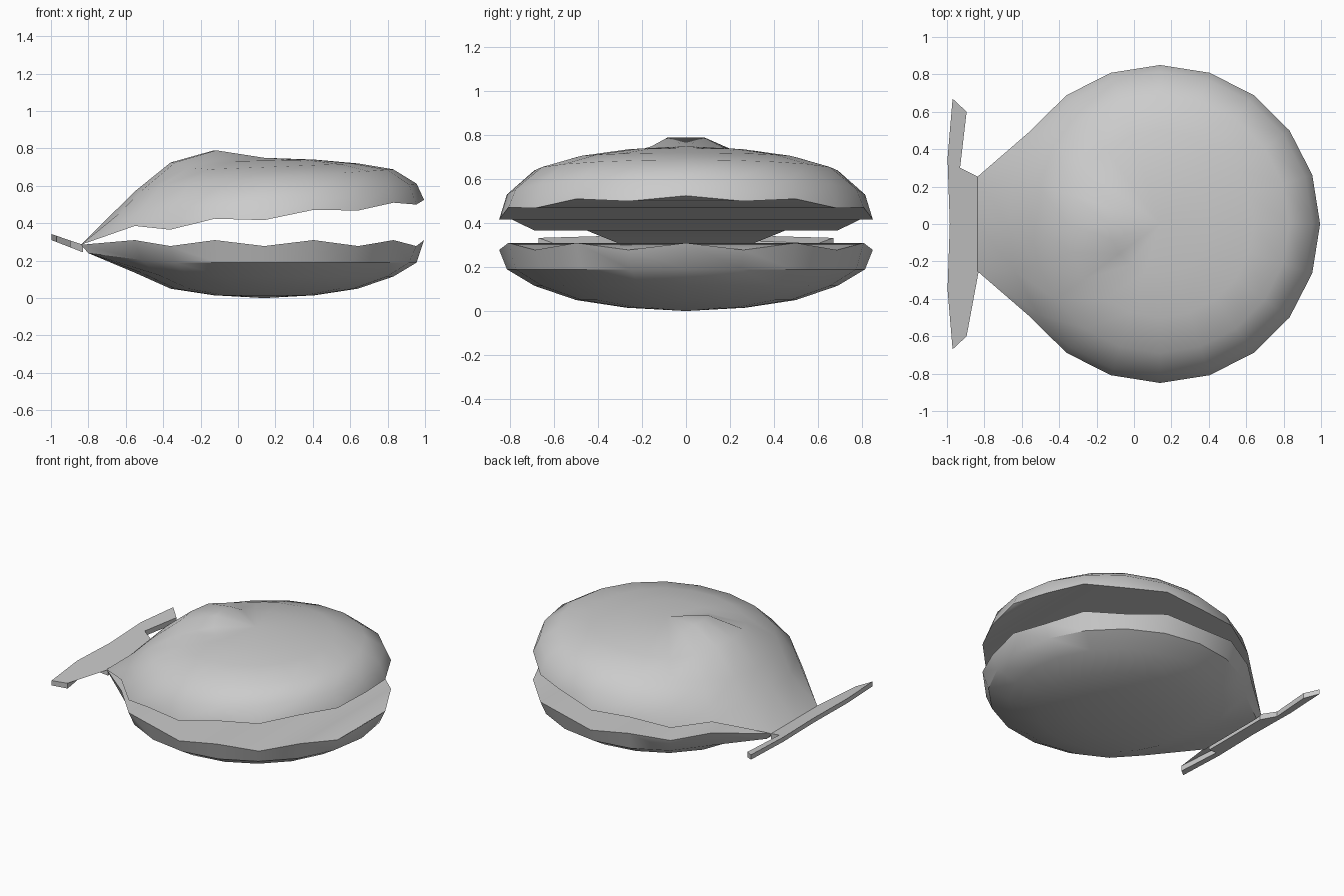
import bpy, bmesh
from math import cos, sin, radians

if "Cube" in bpy.data.objects:
    bpy.data.objects.remove(bpy.data.objects["Cube"])

N, CX, R = 20, 0.14, 0.855
BACK = (9, 10, 11)          # spokes that meet the hinge


def finish(name, bm, angle):
    bmesh.ops.recalc_face_normals(bm, faces=bm.faces)
    me = bpy.data.meshes.new(name)
    bm.to_mesh(me)
    bm.free()
    ob = bpy.data.objects.new(name, me)
    bpy.context.collection.objects.link(ob)
    bpy.ops.object.select_all(action='DESELECT')
    ob.select_set(True)
    bpy.context.view_layer.objects.active = ob
    bpy.ops.object.shade_smooth_by_angle(angle=radians(angle))
    return ob


def shell(name, rim_z, rings, pole_z, pull_second):
    """Rings of spokes from a zigzag rim to a pole, closed by a flat lid.
    rings: radius, height, slope along x, lift on the hinge side."""
    bm = bmesh.new()
    loops = []
    rim = []
    for i in range(N):
        a = radians(360 / N * i)
        x, y = CX + R * cos(a), 0.85 * sin(a)
        if i in BACK:
            x, y = -0.84, (10 - i) * 0.25
        rim.append(bm.verts.new((x, y, rim_z(i, x))))
    loops.append(rim)
    for k, (r, h, slope, lift) in enumerate(rings):
        ring = []
        for i in range(N):
            a = radians(360 / N * i)
            x, y = CX + r * cos(a), r * sin(a)
            z = h + slope * (x - CX)
            if i in BACK:
                z += lift
                if k == 0 and pull_second:
                    x = -0.80
            elif i in (8, 12):
                z += lift * 0.3
            ring.append(bm.verts.new((x, y, z)))
        loops.append(ring)
    for lo, hi in zip(loops, loops[1:]):
        for i in range(N):
            j = (i + 1) % N
            bm.faces.new((lo[i], lo[j], hi[j], hi[i]))
    pole = bm.verts.new((CX, 0, pole_z))
    for i in range(N):
        bm.faces.new((loops[-1][i], loops[-1][(i + 1) % N], pole))
    # lid across the mouth
    lid = bm.faces.new(rim)
    bmesh.ops.triangulate(bm, faces=[lid], ngon_method='BEAUTY')
    return finish(name, bm, 38)


# lower shell
shell("lower_shell",
      lambda i, x: 0.285 if i in BACK else (0.31 if i % 2 == 0 else 0.278),
      [(0.815, 0.19, 0, 0.05), (0.69, 0.115, 0, 0.02),
       (0.50, 0.05, 0, 0), (0.27, 0.015, 0, 0)], 0.0, True)


# upper shell, tilted open, with a raised bump near the hinge
def upper_rim(i, x):
    if i in BACK:
        return 0.285
    if i % 2 == 0:
        return 0.51 + (x - 0.83) * 0.09
    return 0.50 + (x - 0.955) * 0.102


shell("upper_shell", upper_rim,
      [(0.815, 0.53, 0.10, 0.0), (0.69, 0.64, 0.07, -0.02),
       (0.50, 0.70, 0.04, 0.045), (0.27, 0.735, 0.02, 0.06)], 0.75, False)

# hinge plate with two side ears
half = [(-0.83, 0.25), (-0.93, 0.30), (-0.895, 0.60), (-0.97, 0.67),
        (-0.997, 0.35)]
outline = half + [(-0.985, 0)] + [(x, -y) for x, y in reversed(half)]
bm = bmesh.new()


def layer(z_in, z_out):
    return [bm.verts.new((x, y, z_in + (z_out - z_in) * (-0.83 - x) / 0.167))
            for x, y in outline]


top, bottom = layer(0.285, 0.342), layer(0.245, 0.31)
bm.faces.new(top)
bm.faces.new(bottom[::-1])
for i in range(len(top)):
    j = (i + 1) % len(top)
    bm.faces.new((top[i], top[j], bottom[j], bottom[i]))
bmesh.ops.triangulate(bm, faces=[f for f in bm.faces if len(f.verts) > 4])
finish("hinge_plate", bm, 20)
